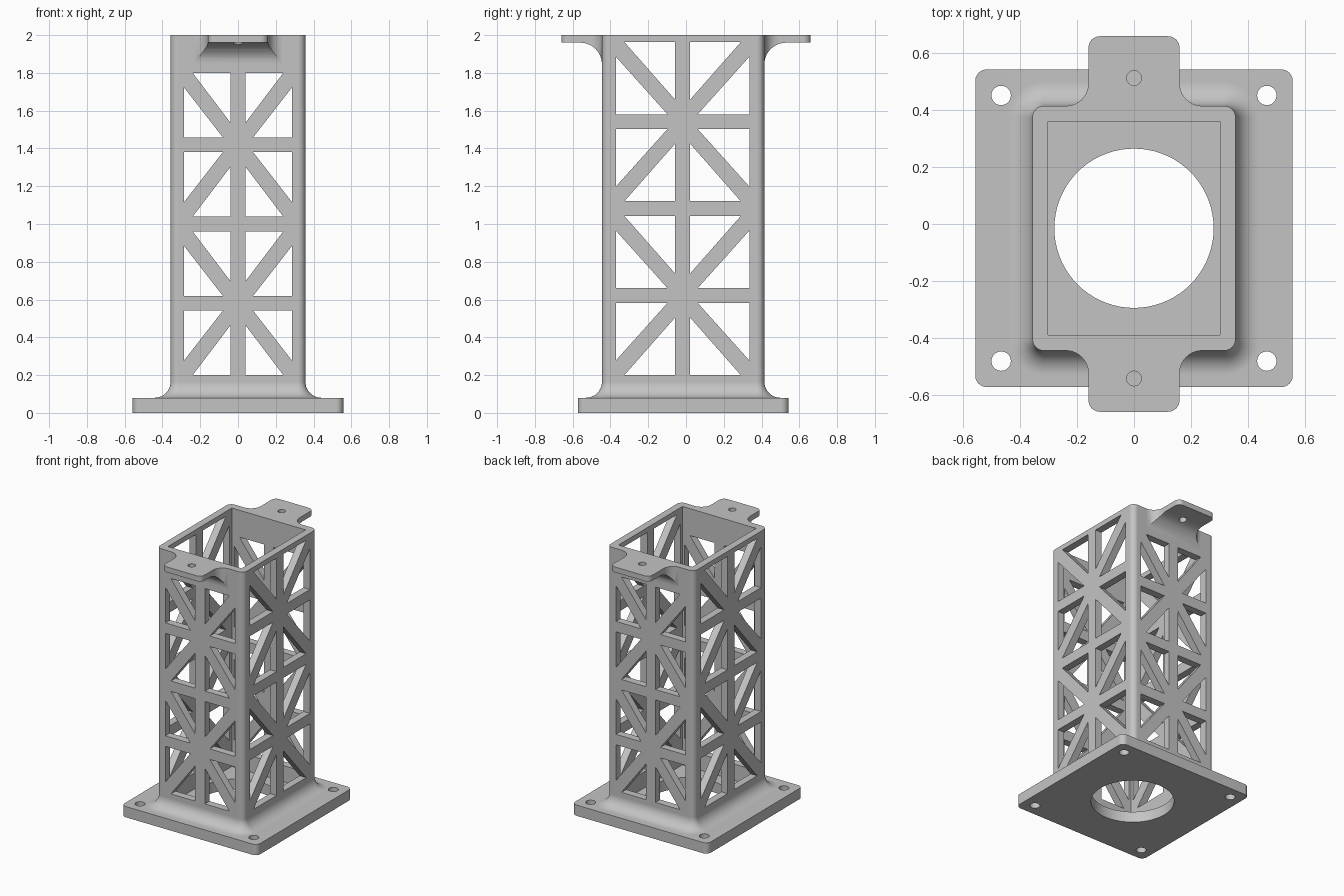
import bpy, bmesh
from math import cos, sin, pi

if "Cube" in bpy.data.objects:
    bpy.data.objects.remove(bpy.data.objects["Cube"])

CY = -0.015                      # tower centre in y
HX, HY = 0.357, 0.43             # tower half sizes
CORNER, FILLET = 0.04, 0.085

grey = bpy.data.materials.new("plain grey")
grey.use_nodes = True
grey.diffuse_color = (0.55, 0.55, 0.55, 1)
grey.node_tree.nodes["Principled BSDF"].inputs["Base Color"].default_value = grey.diffuse_color


def arc(cx, cy, r, a0, a1, n=10):
    """Points on an arc, angles in quarter turns."""
    angles = [(a0 + (a1 - a0) * i / n) * pi / 2 for i in range(n + 1)]
    return [(cx + r * cos(a), cy + r * sin(a)) for a in angles]


def rounded(hx, hy, r):
    pts = []
    for q, (sx, sy) in enumerate([(1, 1), (-1, 1), (-1, -1), (1, -1)]):
        pts += arc(sx * (hx - r), CY + sy * (hy - r), r, q, q + 1)
    return pts


def circle(x, y, r, n=48):
    return arc(x, y, r, 0, 4, n)[:-1]


def loft(bm, rings):
    loops = [[bm.verts.new(p) for p in ring] for ring in rings]
    n = len(loops[0])
    for a, b in zip(loops, loops[1:]):
        for i in range(n):
            j = (i + 1) % n
            bm.faces.new((a[i], a[j], b[j], b[i]))
    bm.faces.new(loops[0][::-1])
    bm.faces.new(loops[-1])


def prism(bm, pts, axis, lo, hi):
    place = {"x": lambda u, v, w: (w, u, v),
             "y": lambda u, v, w: (u, w, v),
             "z": lambda u, v, w: (u, v, w)}[axis]
    loft(bm, [[place(u, v, w) for u, v in pts] for w in (lo, hi)])


def make(name, fill):
    bm = bmesh.new()
    fill(bm)
    bmesh.ops.recalc_face_normals(bm, faces=bm.faces)
    mesh = bpy.data.meshes.new(name)
    bm.to_mesh(mesh)
    bm.free()
    mesh.materials.append(grey)
    obj = bpy.data.objects.new(name, mesh)
    bpy.context.collection.objects.link(obj)
    return obj


def combine(obj, other, operation):
    mod = obj.modifiers.new("boolean", "BOOLEAN")
    mod.operation, mod.solver, mod.object = operation, "EXACT", other
    bpy.context.view_layer.objects.active = obj
    bpy.ops.object.modifier_apply(modifier=mod.name)
    bpy.data.objects.remove(other)


# Base plate, flared foot and tower shaft in one loft
def shaft(bm):
    levels = [(0.558, 0.558, CORNER, 0), (0.558, 0.558, CORNER, 0.08)]
    for y, z in arc(FILLET, 0.08 + FILLET, FILLET, 3, 2):
        levels.append((HX + y, HY + y, CORNER + y, z))
    levels.append((HX, HY, CORNER, 2.0))
    loft(bm, [[(x, y, z) for x, y in rounded(hx, hy, r)] for hx, hy, r, z in levels])


tower = make("lattice_tower", shaft)


# Mounting tabs: plan outline intersected with a filleted side profile
def add_tab(side):
    wall, end = HY + side * CY, 0.66
    right = [(0.24, wall - 0.03)] + arc(0.24, wall + 0.08, 0.08, 3, 2)
    right += arc(0.12, end - 0.04, 0.04, 0, 1)
    plan = right + [(-x, y) for x, y in reversed(right)]
    profile = [(wall - 0.04, 2.1), (wall - 0.04, 1.845), (wall, 1.845)]
    profile += arc(wall + 0.115, 1.845, 0.115, 2, 1)[1:] + [(0.8, 1.96), (0.8, 2.1)]
    tab = make("tab", lambda bm: prism(bm, [(x, side * y) for x, y in plan], "z", 1.7, 2.0))
    under = make("under", lambda bm: prism(bm, [(side * y, z) for y, z in profile], "x", -0.4, 0.4))
    combine(tab, under, "INTERSECT")
    combine(tower, tab, "UNION")


add_tab(1)
add_tab(-1)

# Hollow interior
cavity = [(-0.303, CY - 0.375), (0.303, CY - 0.375), (0.303, CY + 0.375), (-0.303, CY + 0.375)]
combine(tower, make("cavity", lambda bm: prism(bm, cavity, "z", 0.08, 2.2)), "DIFFERENCE")


# Cable opening and bolt holes
def holes(bm):
    prism(bm, circle(0, CY, 0.28, 72), "z", -0.1, 0.2)
    for s in (-1, 1):
        prism(bm, circle(0, CY + s * 0.528, 0.026), "z", 1.7, 2.1)
        for t in (-1, 1):
            prism(bm, circle(s * 0.467, CY + t * 0.467, 0.034), "z", -0.1, 0.2)


combine(tower, make("holes", holes), "DIFFERENCE")


# Triangular windows: two per cell, mirrored about the middle post
def windows(bm, axis, centre, outer, top):
    inner, bar, low = 0.04, 0.078, 0.2
    height = (top - low - 3 * bar) / 4
    for row in range(4):
        z0 = low + row * (height + bar)
        z1 = z0 + height
        star, far = (z1, z0) if row % 2 == 0 else (z0, z1)
        step = 0.078 if star > far else -0.078
        triangles = [
            [(outer, star), (outer, far + step), (inner + 0.04, star)],
            [(inner, far), (outer - 0.045, far), (inner, star - step)],
        ]
        for s in (-1, 1):
            for tri in triangles:
                prism(bm, [(centre + s * u, z) for u, z in tri], axis, -0.7, 0.7)


combine(tower, make("front_windows", lambda bm: windows(bm, "y", 0, 0.285, 1.8)), "DIFFERENCE")
combine(tower, make("side_windows", lambda bm: windows(bm, "x", CY - 0.003, 0.353, 1.963)), "DIFFERENCE")

# Smooth fillets, crisp edges
bpy.ops.object.select_all(action="DESELECT")
tower.select_set(True)
bpy.context.view_layer.objects.active = tower
bpy.ops.object.shade_smooth_by_angle(angle=pi / 6)
weighted = tower.modifiers.new("weighted_normals", "WEIGHTED_NORMAL")
weighted.keep_sharp = True
